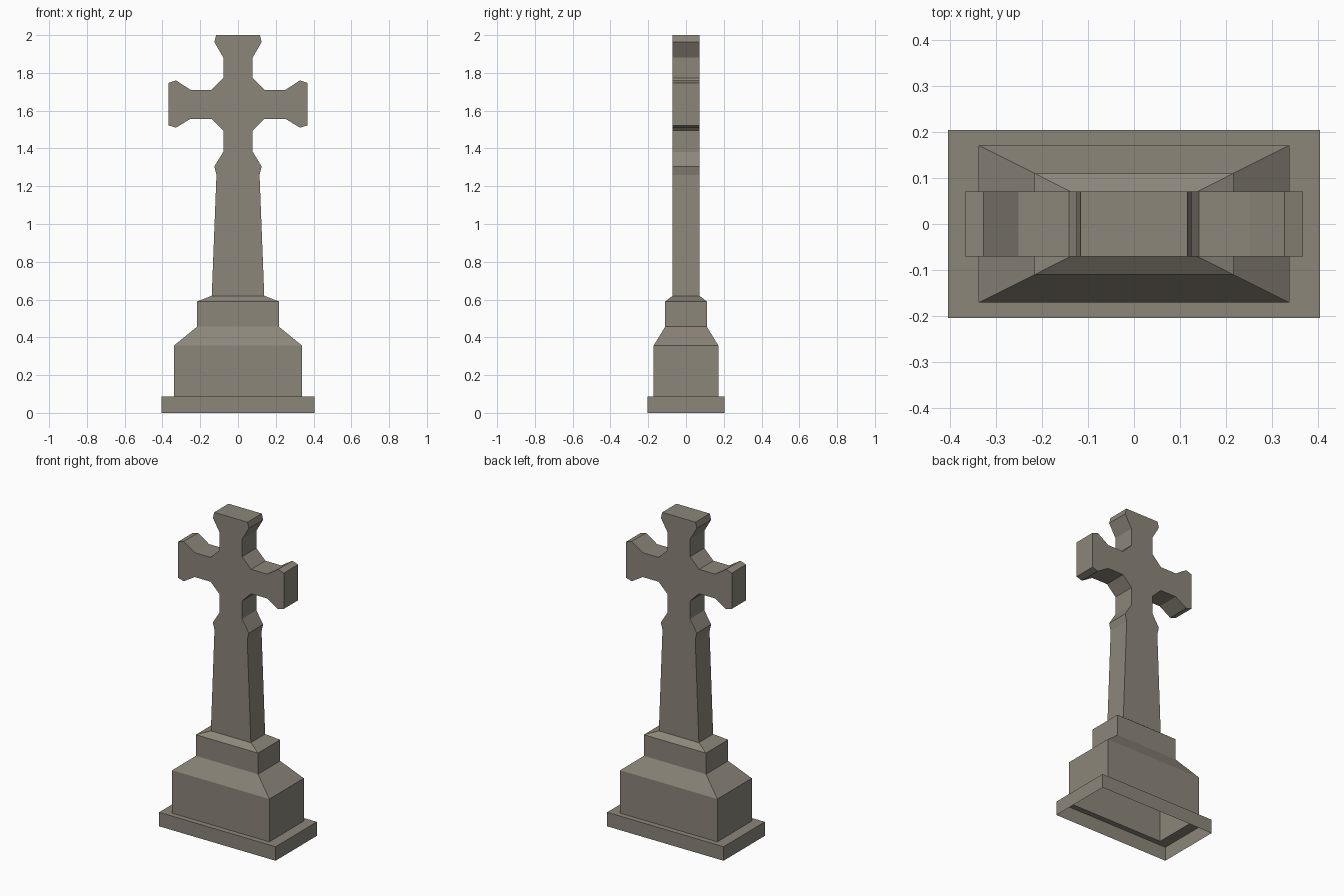
import bpy, bmesh

if "Cube" in bpy.data.objects:
    bpy.data.objects.remove(bpy.data.objects["Cube"])

stone = bpy.data.materials.new("weathered_stone")
stone.diffuse_color = (0.265, 0.24, 0.195, 1)
stone.use_nodes = True
stone.node_tree.nodes["Principled BSDF"].inputs["Base Color"].default_value = stone.diffuse_color


def finish(name, bm):
    """Turn a bmesh into a named, flat-shaded stone object."""
    me = bpy.data.meshes.new(name)
    bm.to_mesh(me)
    bm.free()
    me.materials.append(stone)
    ob = bpy.data.objects.new(name, me)
    bpy.context.collection.objects.link(ob)
    return ob


# Stepped plinth: hollow stack of rectangular rings (half width, half depth, height), open below
rings = [(0.405, 0.205, 0), (0.405, 0.205, 0.088), (0.338, 0.171, 0.088),
         (0.338, 0.171, 0.357), (0.216, 0.11, 0.457), (0.216, 0.11, 0.59),
         (0.139, 0.071, 0.62)]
bm = bmesh.new()
loops = [[bm.verts.new((sx * w, sy * d, z))
          for sx, sy in ((-1, -1), (1, -1), (1, 1), (-1, 1))] for w, d, z in rings]
for low, high in zip(loops, loops[1:]):
    for i in range(4):
        j = (i + 1) % 4
        bm.faces.new((low[i], low[j], high[j], high[i]))
finish("stepped_plinth", bm)

# Cross with tapered shaft: right half outline, mirrored, with straight depth
half = [(0.139, 0.62), (0.114, 1.26), (0.125, 1.305), (0.078, 1.382),
        (0.078, 1.495), (0.141, 1.557), (0.251, 1.557), (0.328, 1.51),
        (0.368, 1.522), (0.368, 1.747), (0.328, 1.76), (0.251, 1.71),
        (0.141, 1.71), (0.078, 1.773), (0.078, 1.882), (0.125, 1.963),
        (0.116, 2.0)]
outline = half + [(-x, z) for x, z in reversed(half)]
bm = bmesh.new()
front = [bm.verts.new((x, -0.071, z)) for x, z in outline]
back = [bm.verts.new((x, 0.071, z)) for x, z in outline]
bm.faces.new(front)
bm.faces.new(back[::-1])
for i in range(len(outline) - 1):  # the foot stays open where it joins the plinth
    bm.faces.new((front[i + 1], front[i], back[i], back[i + 1]))
finish("cross_and_shaft", bm)
